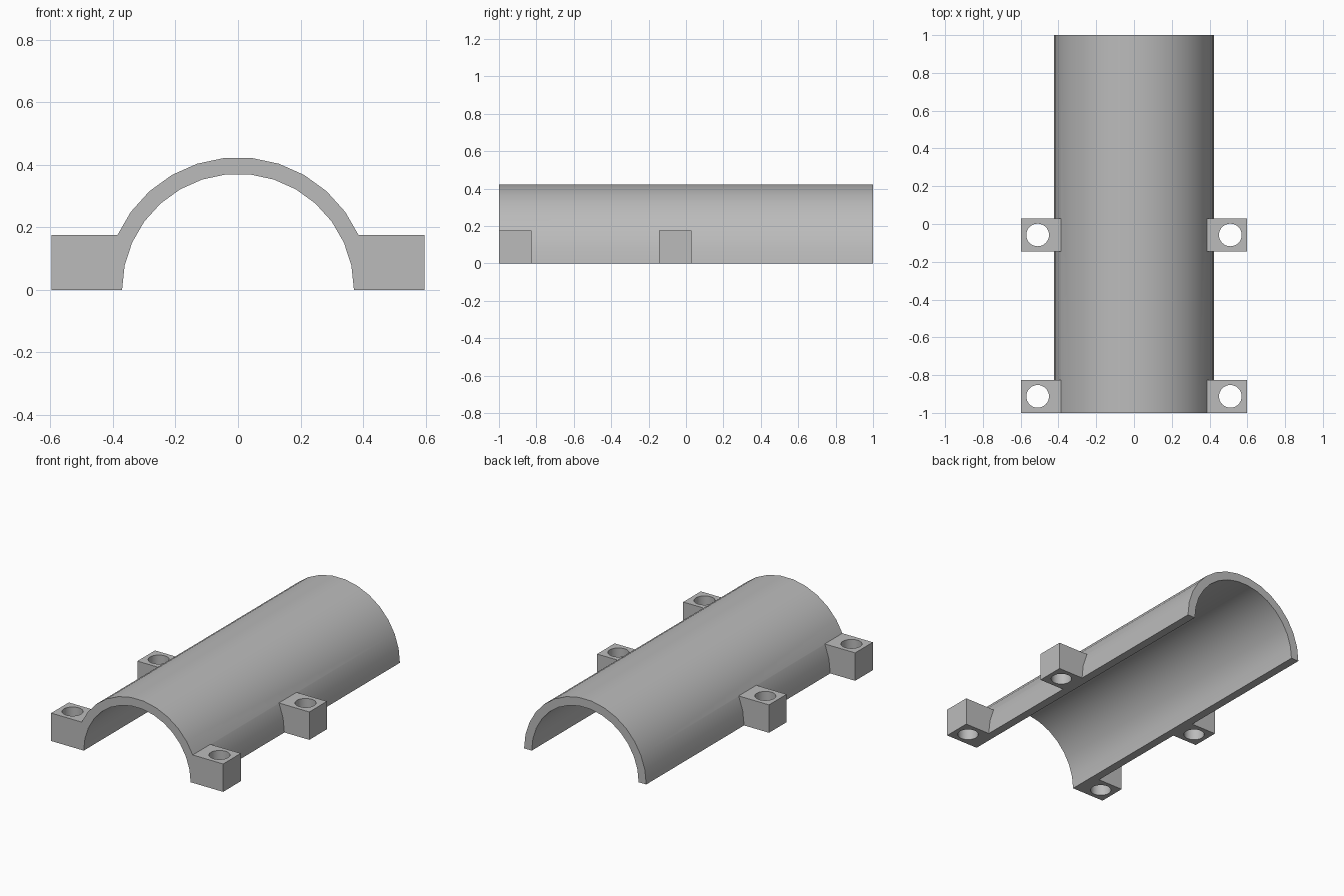
import bpy
import bmesh
from math import cos, sin, pi, radians

cube = bpy.data.objects.get("Cube")
if cube:
    bpy.data.objects.remove(cube, do_unlink=True)

OUTER, INNER, SEGMENTS = 0.424, 0.371, 15
LUG_SIZE, LUG_INNER, LUG_OUTER = 0.175, 0.378, 0.597
HOLE_X, HOLE_RADIUS = 0.51, 0.06
LUG_ROWS = (-0.9125, -0.058)

grey = bpy.data.materials.new("plain grey")
grey.use_nodes = True
colour = (0.5, 0.5, 0.5, 1)
grey.diffuse_color = colour
grey.node_tree.nodes["Principled BSDF"].inputs["Base Color"].default_value = colour


def make_object(name, bm):
    bmesh.ops.recalc_face_normals(bm, faces=bm.faces)
    mesh = bpy.data.meshes.new(name)
    bm.to_mesh(mesh)
    bm.free()
    mesh.materials.append(grey)
    obj = bpy.data.objects.new(name, mesh)
    bpy.context.collection.objects.link(obj)
    return obj


def arc(radius):
    angles = [pi * i / SEGMENTS for i in range(SEGMENTS + 1)]
    return [(radius * cos(a), radius * sin(a)) for a in angles]


# Half pipe: arched wall section swept along y
bm = bmesh.new()
rings = []
for y in (-1, 1):
    rings.append([[bm.verts.new((x, y, z)) for x, z in arc(r)] for r in (OUTER, INNER)])
(front_out, front_in), (back_out, back_in) = rings
strips = [(front_out, back_out), (front_in, back_in),
          (front_out, front_in), (back_out, back_in)]
for a, b in strips:
    for i in range(SEGMENTS):
        bm.faces.new((a[i], a[i + 1], b[i + 1], b[i]))
for end in (0, -1):
    bm.faces.new((front_out[end], front_in[end], back_in[end], back_out[end]))
pipe = make_object("half_pipe_clamp", bm)


def apply_boolean(target, tool, operation):
    mod = target.modifiers.new(operation, 'BOOLEAN')
    mod.operation = operation
    mod.solver = 'EXACT'
    mod.object = tool
    bpy.ops.object.select_all(action='DESELECT')
    bpy.context.view_layer.objects.active = target
    target.select_set(True)
    bpy.ops.object.modifier_apply(modifier=mod.name)
    bpy.data.objects.remove(tool, do_unlink=True)


# Bolt lugs joined to both sides, then bored through
for side in (-1, 1):
    for y in LUG_ROWS:
        bm = bmesh.new()
        bmesh.ops.create_cube(bm, size=1)
        bmesh.ops.scale(bm, vec=(LUG_OUTER - LUG_INNER, LUG_SIZE, LUG_SIZE), verts=bm.verts)
        centre = (side * (LUG_OUTER + LUG_INNER) / 2, y, LUG_SIZE / 2)
        bmesh.ops.translate(bm, vec=centre, verts=bm.verts)
        apply_boolean(pipe, make_object("bolt_lug", bm), 'UNION')

        bm = bmesh.new()
        bmesh.ops.create_cone(bm, cap_ends=True, segments=32, radius1=HOLE_RADIUS,
                              radius2=HOLE_RADIUS, depth=1)
        bmesh.ops.translate(bm, vec=(side * HOLE_X, y, 0), verts=bm.verts)
        apply_boolean(pipe, make_object("bolt_hole_cutter", bm), 'DIFFERENCE')

bpy.ops.object.select_all(action='DESELECT')
bpy.context.view_layer.objects.active = pipe
pipe.select_set(True)
bpy.ops.object.shade_smooth_by_angle(angle=radians(30))
